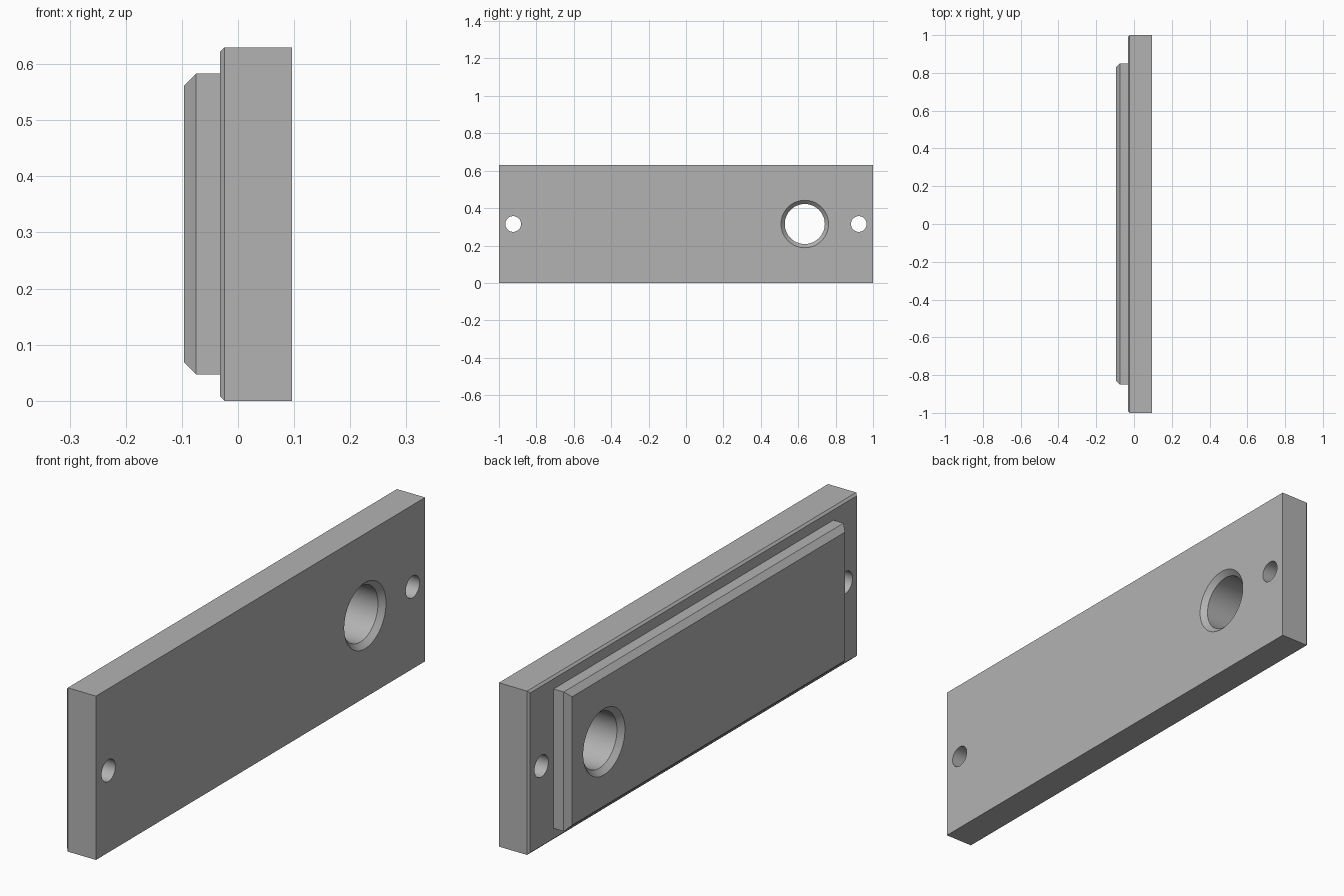
import bpy, bmesh
from math import cos, sin, tau, radians

if "Cube" in bpy.data.objects:
    bpy.data.objects.remove(bpy.data.objects["Cube"])

MID_Z = 0.315

grey = bpy.data.materials.new("plain grey")
grey.use_nodes = True
colour = (0.45, 0.45, 0.45, 1)
grey.diffuse_color = colour
grey.node_tree.nodes["Principled BSDF"].inputs["Base Color"].default_value = colour


def loft(name, rings):
    """Solid skinned through equal-sized rings of points, capped at both ends."""
    bm = bmesh.new()
    loops = [[bm.verts.new(p) for p in ring] for ring in rings]
    n = len(loops[0])
    for a, b in zip(loops, loops[1:]):
        for i in range(n):
            j = (i + 1) % n
            bm.faces.new((a[i], a[j], b[j], b[i]))
    bm.faces.new(loops[0])
    bm.faces.new(loops[-1])
    bmesh.ops.recalc_face_normals(bm, faces=bm.faces)
    mesh = bpy.data.meshes.new(name)
    bm.to_mesh(mesh)
    bm.free()
    mesh.materials.append(grey)
    obj = bpy.data.objects.new(name, mesh)
    bpy.context.collection.objects.link(obj)
    return obj


def rectangle(x, half_y, half_z):
    return [(x, sy * half_y, MID_Z + sz * half_z)
            for sy, sz in ((-1, -1), (1, -1), (1, 1), (-1, 1))]


def circle(x, y, radius, sides=64):
    return [(x, y + radius * cos(tau * i / sides), MID_Z + radius * sin(tau * i / sides))
            for i in range(sides)]


# Base plate and raised pad, each with a bevelled outer rim
plate = loft("mounting_plate", [
    rectangle(0.096, 1, 0.315),
    rectangle(-0.024, 1, 0.315),
    rectangle(-0.032, 0.992, 0.307),
    rectangle(-0.032, 0.85, 0.268),
    rectangle(-0.075, 0.85, 0.268),
    rectangle(-0.096, 0.829, 0.247)])

# Large hole countersunk on both faces, and two screw holes
holes = [loft("large_hole_cutter", [
    circle(x, 0.635, r) for x, r in
    ((-0.12, 0.151), (-0.076, 0.107), (0.076, 0.107), (0.12, 0.151))])]
for side in (-1, 1):
    holes.append(loft("screw_hole_cutter",
                      [circle(x, side * 0.924, 0.042, 48) for x in (-0.2, 0.2)]))

for cutter in holes:
    cutter.hide_render = True
    cut = plate.modifiers.new("hole", "BOOLEAN")
    cut.operation = "DIFFERENCE"
    cut.solver = "EXACT"
    cut.object = cutter

# Bake the cuts and drop the cutters
bpy.context.view_layer.update()
graph = bpy.context.evaluated_depsgraph_get()
baked = bpy.data.meshes.new_from_object(plate.evaluated_get(graph))
plate.modifiers.clear()
plate.data = baked
for cutter in holes:
    bpy.data.objects.remove(cutter)

# Round hole walls, crisp edges elsewhere
bpy.ops.object.select_all(action="DESELECT")
plate.select_set(True)
bpy.context.view_layer.objects.active = plate
bpy.ops.object.shade_smooth_by_angle(angle=radians(25))
